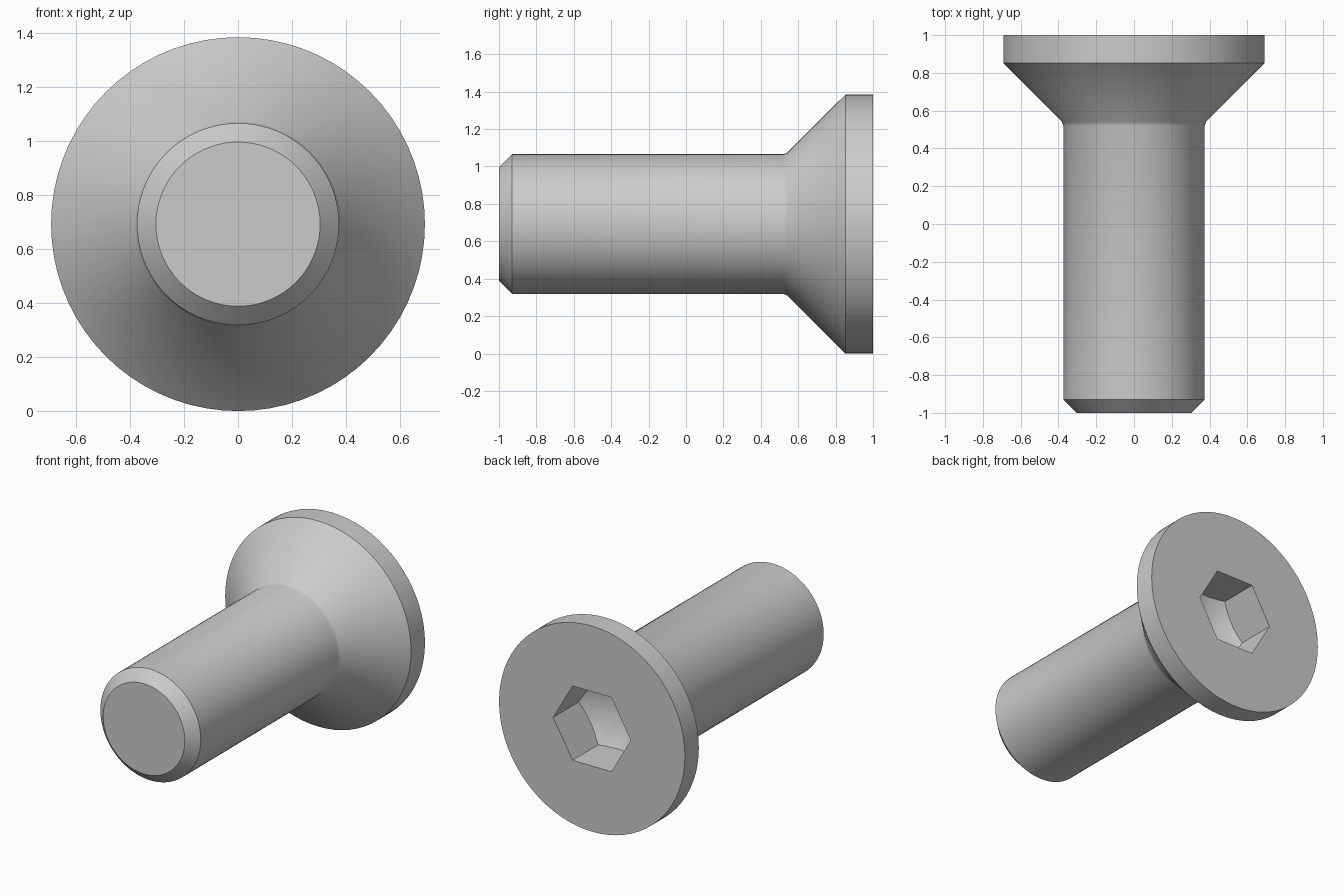
import bpy, bmesh, math

cube = bpy.data.objects.get("Cube")
if cube:
    bpy.data.objects.remove(cube)

SEGMENTS = 72          # divisible by six, so the socket corners are exact
HEAD_R = 0.692
SHAFT_R = 0.374
SOCKET_R = 0.289       # to the hexagon corners
SOCKET_DEPTH = 0.27

steel = bpy.data.materials.new("steel_grey")
steel.use_nodes = True
steel.diffuse_color = (0.6, 0.6, 0.6, 1)
steel.node_tree.nodes["Principled BSDF"].inputs["Base Color"].default_value = (0.6, 0.6, 0.6, 1)


def hex_radius(angle):
    """Distance from the axis to the hexagon at this angle."""
    off = angle % (math.pi / 3) - math.pi / 6
    return SOCKET_R * math.cos(math.pi / 6) / math.cos(off)


def socket_floor(angle):
    """Height at which the conical drill floor meets the socket wall."""
    return 1 - SOCKET_DEPTH - (SOCKET_R - hex_radius(angle)) * math.tan(math.pi / 6)


def circle(radius, y):
    return lambda angle: (radius, y)


# Rings from the tip along the outside, over the head and into the socket
rings = [
    circle(SHAFT_R - 0.07, -1),
    circle(SHAFT_R, -0.93),
    circle(SHAFT_R, 0.52),
    circle(SHAFT_R + 0.007, 0.54),
    circle(HEAD_R, 0.852),
    circle(HEAD_R, 1),
    lambda a: (hex_radius(a), 1),
    lambda a: (hex_radius(a), socket_floor(a)),
]

bm = bmesh.new()
loops = []
for ring in rings:
    loop = []
    for i in range(SEGMENTS):
        angle = math.tau * i / SEGMENTS
        r, y = ring(angle)
        loop.append(bm.verts.new((r * math.cos(angle), y, HEAD_R + r * math.sin(angle))))
    loops.append(loop)

for low, high in zip(loops, loops[1:]):
    for i in range(SEGMENTS):
        j = (i + 1) % SEGMENTS
        bm.faces.new((low[i], high[i], high[j], low[j]))

# Flat tip and pointed socket floor
bm.faces.new(loops[0])
point = bm.verts.new((0, 1 - SOCKET_DEPTH - SOCKET_R * math.tan(math.pi / 6), HEAD_R))
for i in range(SEGMENTS):
    bm.faces.new((loops[-1][i], point, loops[-1][(i + 1) % SEGMENTS]))
bmesh.ops.recalc_face_normals(bm, faces=bm.faces)

mesh = bpy.data.meshes.new("countersunk_screw")
bm.to_mesh(mesh)
bm.free()
mesh.materials.append(steel)
screw = bpy.data.objects.new("countersunk_screw", mesh)
bpy.context.collection.objects.link(screw)

bpy.ops.object.select_all(action='DESELECT')
screw.select_set(True)
bpy.context.view_layer.objects.active = screw
bpy.ops.object.shade_smooth_by_angle(angle=math.radians(30))
